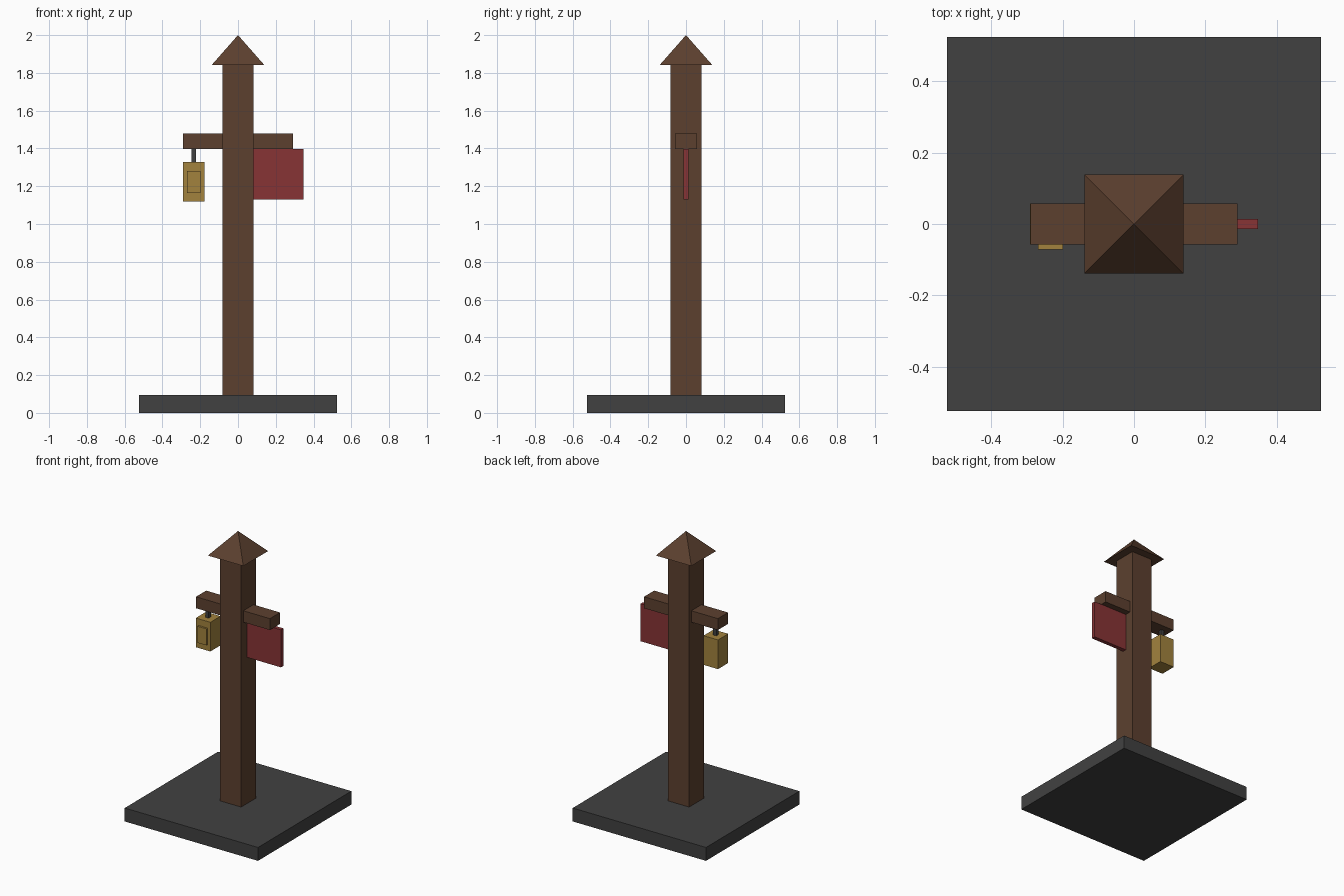
import bpy, math

if "Cube" in bpy.data.objects:
    bpy.data.objects.remove(bpy.data.objects["Cube"])


def material(name, color):
    m = bpy.data.materials.new(name)
    m.diffuse_color = (*color, 1.0)
    m.use_nodes = True
    m.node_tree.nodes["Principled BSDF"].inputs["Base Color"].default_value = m.diffuse_color
    return m


wood = material("brown wood", (0.107, 0.051, 0.028))
stone = material("dark grey stone", (0.053, 0.053, 0.053))
cloth = material("red cloth", (0.242, 0.033, 0.036))
brass = material("lantern gold", (0.361, 0.225, 0.048))


def box(name, x, y, z, mat):
    """Box spanning the (min, max) pairs x, y and z."""
    spans = (x, y, z)
    bpy.ops.mesh.primitive_cube_add(size=1, location=[(a + b) / 2 for a, b in spans])
    ob = bpy.context.object
    ob.name = name
    ob.scale = [b - a for a, b in spans]
    bpy.ops.object.transform_apply(location=False, rotation=False, scale=True)
    ob.data.materials.append(mat)
    return ob


# Base slab and square post
box("base_slab", (-0.523, 0.523), (-0.523, 0.523), (0, 0.095), stone)
box("post", (-0.082, 0.082), (-0.082, 0.082), (0.095, 1.842), wood)

# Pyramid cap
bpy.ops.mesh.primitive_cone_add(vertices=4, radius1=0.139 * math.sqrt(2), depth=0.158,
                                location=(0, 0, 1.921), rotation=(0, 0, math.pi / 4))
cap = bpy.context.object
cap.name = "roof_cap"
cap.data.materials.append(wood)

# Side arms
for side, s in (("left", -1), ("right", 1)):
    box(f"{side}_arm", sorted((s * 0.082, s * 0.29)), (-0.057, 0.057), (1.397, 1.478), wood)

# Hanging banner
box("banner", (0.082, 0.347), (-0.014, 0.014), (1.131, 1.397), cloth)

# Lantern on a short hanger, with a raised front pane
box("lantern_hanger", (-0.247, -0.222), (-0.0125, 0.0125), (1.327, 1.397), stone)
box("lantern_body", (-0.291, -0.177), (-0.057, 0.057), (1.12, 1.327), brass)
box("lantern_pane", (-0.269, -0.199), (-0.071, -0.057), (1.163, 1.28), brass)
